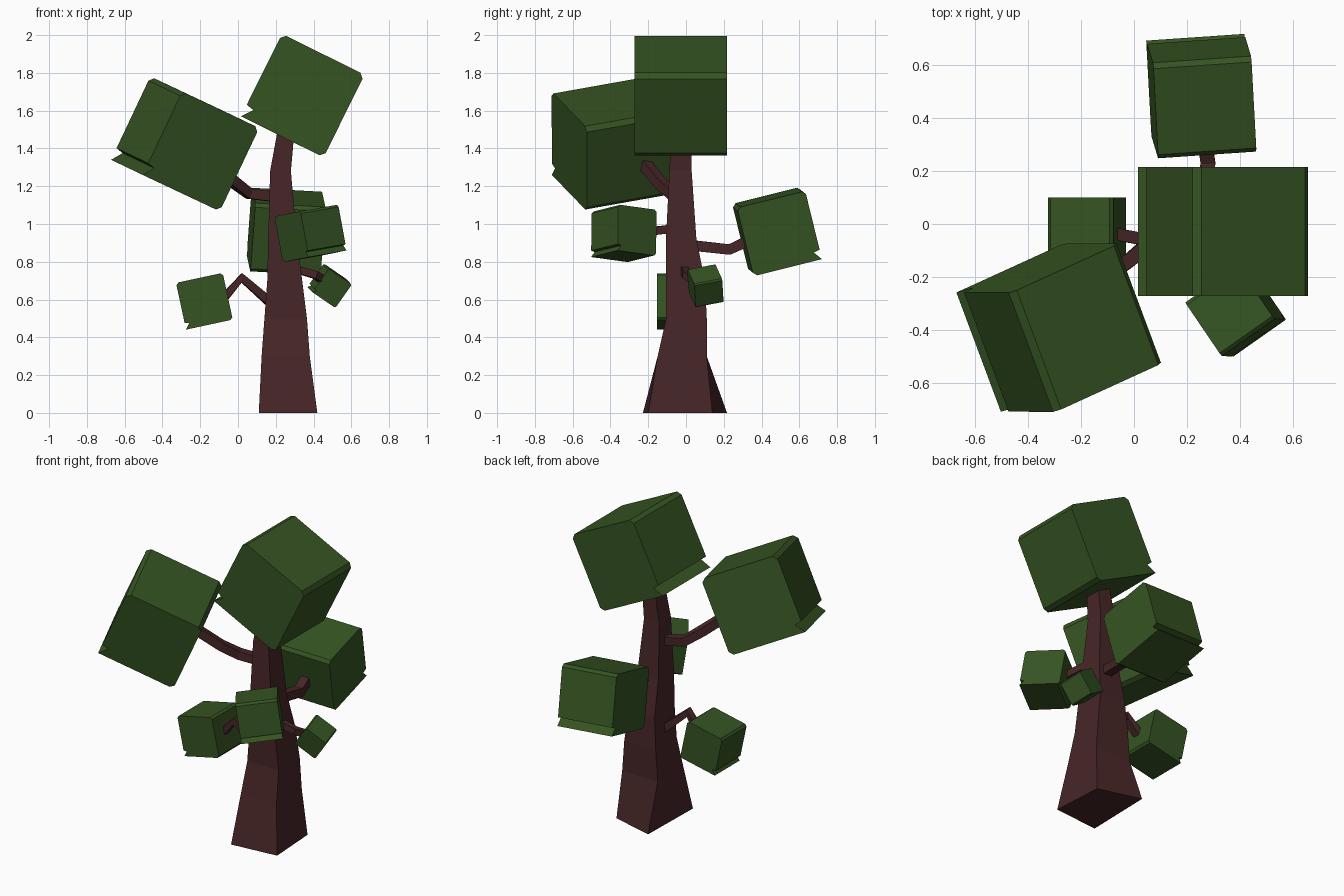
import bpy, bmesh
from mathutils import Vector

if "Cube" in bpy.data.objects:
    bpy.data.objects.remove(bpy.data.objects["Cube"])


def material(name, rgb):
    m = bpy.data.materials.new(name)
    m.diffuse_color = (*rgb, 1)
    m.use_nodes = True
    m.node_tree.nodes["Principled BSDF"].inputs["Base Color"].default_value = m.diffuse_color
    return m


GREEN = material("leaf green", (0.036, 0.088, 0.016))
BROWN = material("bark brown", (0.062, 0.019, 0.020))


def loft(name, rings, mat):
    """Closed flat-faced solid through rings of equal point count."""
    bm = bmesh.new()
    loops = [[bm.verts.new(p) for p in ring] for ring in rings]
    n = len(loops[0])
    for a, b in zip(loops, loops[1:]):
        for i in range(n):
            j = (i + 1) % n
            bm.faces.new((a[i], a[j], b[j], b[i]))
    bm.faces.new(loops[0][::-1])
    bm.faces.new(loops[-1])
    bmesh.ops.recalc_face_normals(bm, faces=bm.faces)
    mesh = bpy.data.meshes.new(name)
    bm.to_mesh(mesh)
    bm.free()
    mesh.materials.append(mat)
    obj = bpy.data.objects.new(name, mesh)
    bpy.context.collection.objects.link(obj)


# Leaf block section: chamfered square with a notch in one corner
SECTION = [(-.5, -.36), (-.41, -.38), (-.5, -.5), (.45, -.5), (.5, -.45),
           (.5, .45), (.45, .5), (-.45, .5), (-.5, .45)]


def leaf_block(name, centre, size, u, v):
    u = Vector(u).normalized()
    v = Vector(v)
    v = (v - u * v.dot(u)).normalized()
    e = v.cross(u)
    c = Vector(centre)
    rings = [[c + size * (u * a + v * b + e * s) for a, b in SECTION] for s in (-.5, .5)]
    loft(name, rings, GREEN)


def branch(name, path, r):
    pts = [Vector(p) for p in path]
    rings = []
    for i, p in enumerate(pts):
        t = (pts[min(i + 1, len(pts) - 1)] - pts[max(i - 1, 0)]).normalized()
        side = t.cross(Vector((0, 0, 1))).normalized()
        up = side.cross(t)
        rings.append([p + r * (side * a + up * b)
                      for a, b in ((-1, -1), (1, -1), (1, 1), (-1, 1))])
    loft(name, rings, BROWN)


# Trunk: skewed flared base, then tapering rings (z, x0, x1, y0, y1)
trunk = [[(.11, -.228, 0), (.42, -.2, 0), (.40, .14, 0), (.12, .217, 0)]]
for z, x0, x1, y0, y1 in [(.30, .125, .38, -.15, .11), (.50, .14, .365, -.105, .11),
                          (.70, .155, .34, -.105, .10), (.92, .16, .312, -.106, .055),
                          (1.28, .17, .28, -.088, .03), (1.47, .205, .297, -.08, .025),
                          (1.62, .26, .33, -.07, .015)]:
    trunk.append([(x0, y0, z), (x1, y0, z), (x1, y1, z), (x0, y1, z)])
loft("trunk", trunk, BROWN)

# Branches
branch("upper_left_branch", [(.23, -.03, 1.14), (.06, -.07, 1.16), (-.02, -.14, 1.22), (-.14, -.22, 1.32)], .027)
branch("back_branch", [(.25, 0, .89), (.28, .23, .865), (.26, .37, .93)], .028)
branch("front_branch", [(.27, -.03, .98), (.33, -.28, .95)], .022)
branch("lower_left_branch", [(.21, 0, .55), (.02, -.055, .715), (-.11, -.03, .57)], .024)
branch("small_right_branch", [(.29, -.01, .765), (.41, 0, .73), (.47, .07, .69)], .02)

# Leaf blocks
leaf_block("top_leaves", (.343, -.028, 1.68), .488, (.9, 0, -.447), (.447, 0, .9))
leaf_block("upper_left_leaves", (-.28, -.392, 1.424), .488, (.405, .185, -.191), (.21, 0, .44))
leaf_block("back_leaves", (.255, .482, .96), .373, (.019, -.35, -.087), (.027, -.096, .36))
leaf_block("front_leaves", (.384, -.329, .95), .247, (-.133, .196, -.027), (-.043, .003, .234))
leaf_block("lower_left_leaves", (-.178, -.027, .591), .253, (.977, 0, .21), (-.21, 0, .977))
leaf_block("small_right_leaves", (.485, .103, .673), .152, (.8, .25, -.55), (.57, -.05, .82))
